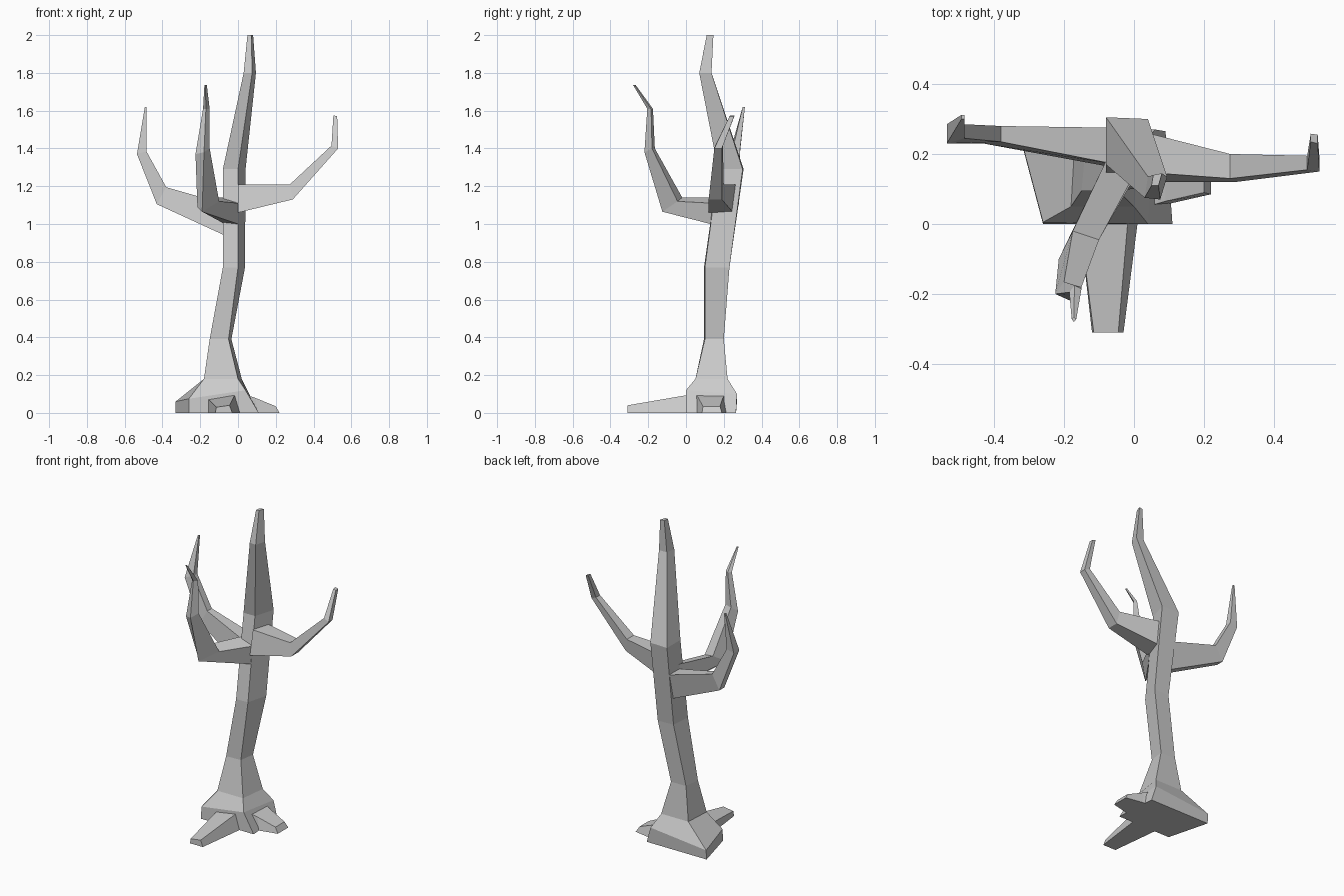
import bpy, bmesh
from mathutils import Vector


def loft(name, rings):
    """Skin a chain of four-cornered cross-sections and cap both ends."""
    bm = bmesh.new()
    loops = [[bm.verts.new(p) for p in ring] for ring in rings]
    for a, b in zip(loops, loops[1:]):
        for i in range(4):
            j = (i + 1) % 4
            bm.faces.new((a[i], a[j], b[j], b[i]))
    bm.faces.new(loops[0][::-1])
    bm.faces.new(loops[-1])
    bmesh.ops.recalc_face_normals(bm, faces=bm.faces)
    mesh = bpy.data.meshes.new(name)
    bm.to_mesh(mesh)
    bm.free()
    obj = bpy.data.objects.new(name, mesh)
    bpy.context.collection.objects.link(obj)
    return obj


def level(z, *corners):
    """Horizontal ring from plan corners: front-left, front-right, back-right, back-left."""
    return [Vector((x, y, z)) for x, y in corners]


def span(low, high, y_low, y_high):
    """Ring of a sideways limb: lower and upper (x, z), with (front, back) y at each."""
    return [(low[0], y_low[0], low[1]), (low[0], y_low[1], low[1]),
            (high[0], y_high[1], high[1]), (high[0], y_high[0], high[1])]


# Trunk with flared foot and leaning top
loft("trunk", [
    level(0, (-.26, 0), (.11, 0), (.09, .265), (-.33, .265)),
    [(-.26, .005, .075), (.04, 0, .12), (.06, .27, .10), (-.33, .27, .06)],
    level(.18, (-.18, .05), (0, .05), (.02, .22), (-.17, .22)),
    level(.39, (-.15, .095), (-.05, .10), (-.035, .20), (-.14, .20)),
    level(.77, (-.08, .095), (0, .10), (.037, .23), (-.07, .225)),
    level(1.29, (-.08, .17), (0, .17), (.04, .30), (-.08, .305)),
    level(1.80, (.03, .075), (.075, .07), (.095, .135), (.04, .135)),
    level(2.00, (.05, .11), (.07, .11), (.08, .145), (.055, .14)),
])

# Right branch
loft("right_branch", [
    span((0, 1.06), (0, 1.21), (.12, .25), (.15, .27)),
    span((.29, 1.13), (.275, 1.21), (.12, .19), (.13, .20)),
    span((.53, 1.40), (.495, 1.415), (.15, .19), (.155, .195)),
    span((.525, 1.57), (.505, 1.575), (.23, .255), (.235, .258)),
])

# Left branch
loft("left_branch", [
    span((-.05, .93), (-.05, 1.10), (.16, .23), (.17, .275)),
    span((-.43, 1.105), (-.38, 1.195), (.23, .28), (.235, .28)),
    span((-.535, 1.37), (-.485, 1.385), (.23, .285), (.245, .285)),
    span((-.493, 1.62), (-.485, 1.62), (.30, .312), (.30, .312)),
])

# Front branch: outer-left, outer-right, inner-right, inner-left corners
loft("front_branch", [
    [(-.07, .17, 1.00), (0, .13, 1.00), (0, .14, 1.11), (-.08, .18, 1.14)],
    [(-.215, -.10, 1.09), (-.19, -.125, 1.065), (-.10, -.045, 1.12), (-.175, -.02, 1.14)],
    [(-.225, -.20, 1.37), (-.18, -.22, 1.38), (-.15, -.18, 1.40), (-.20, -.165, 1.40)],
    level(1.61, (-.185, -.195), (-.17, -.205), (-.15, -.185), (-.17, -.175)),
    level(1.735, (-.178, -.272), (-.172, -.28), (-.165, -.272), (-.172, -.266)),
])

# Roots
loft("front_root", [
    [(-.16, .04, 0), (.015, .04, 0), (-.015, .04, .10), (-.16, .04, .075)],
    [(-.12, -.31, 0), (-.03, -.31, 0), (-.045, -.31, .04), (-.115, -.31, .03)],
])
loft("right_root", [
    [(.02, .04, 0), (.02, .225, 0), (.02, .215, .105), (.02, .045, .105)],
    [(.11, .06, 0), (.11, .21, 0), (.09, .195, .08), (.09, .065, .08)],
    [(.22, .085, 0), (.22, .19, 0), (.20, .18, .035), (.20, .09, .035)],
])
